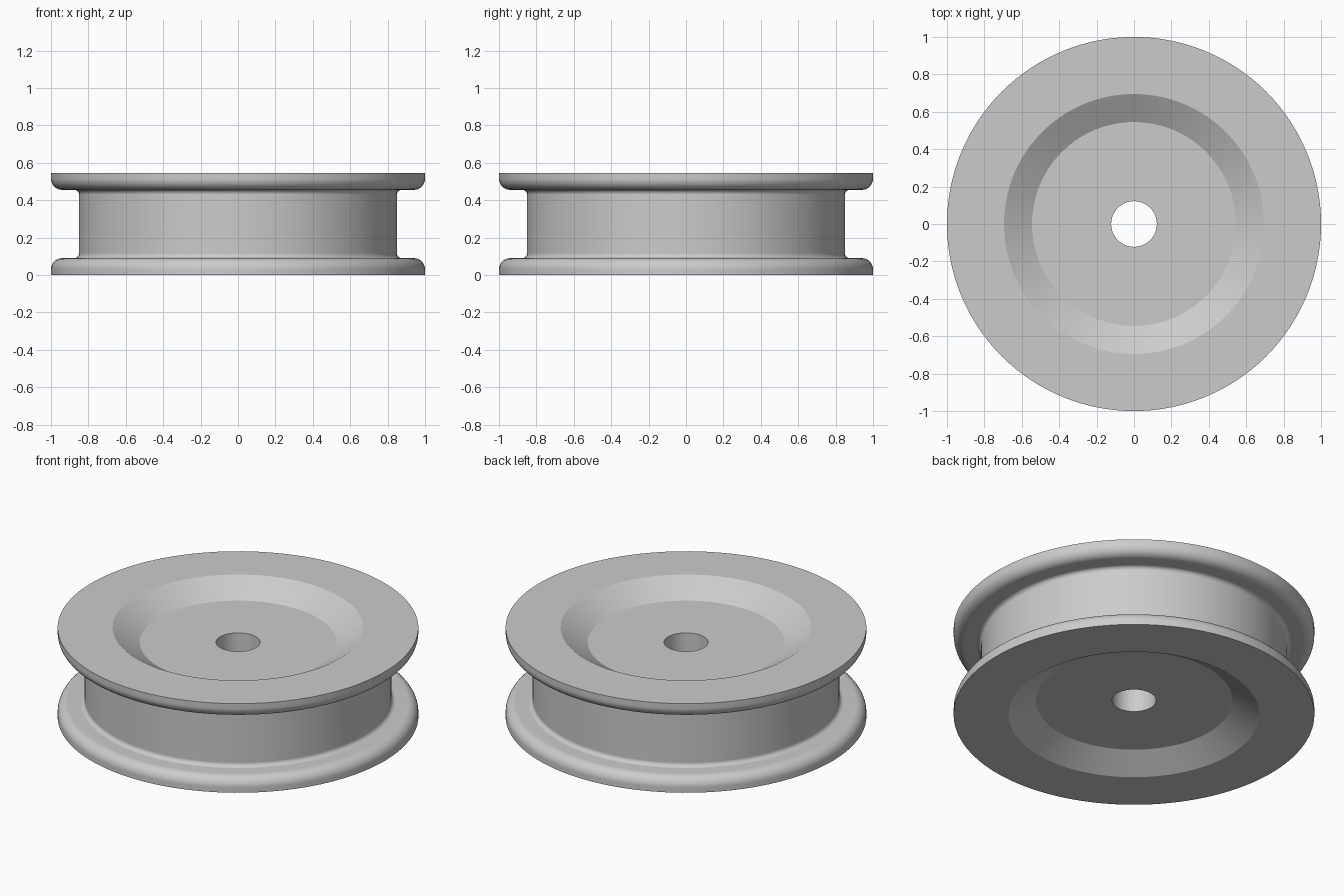
import bpy
import bmesh
from math import cos, sin, pi, radians

cube = bpy.data.objects.get("Cube")
if cube:
    bpy.data.objects.remove(cube, do_unlink=True)

HEIGHT = 0.545
FLANGE = 0.09      # flange thickness, also the depth of the dished faces
RIM = 1.0
DRUM = 0.85
HOLE = 0.122
ROUND = 0.06       # outer rounding of the flanges
FILLET = 0.025     # inner fillet where flange meets drum
SEGMENTS = 128


def arc(cx, cz, radius, start, end, steps=8):
    """Points of a circular arc in the radius/height plane, in degrees."""
    angles = [radians(start + (end - start) * i / steps) for i in range(steps + 1)]
    return [(cx + radius * cos(a), cz + radius * sin(a)) for a in angles]


# Lower half of the section: bore, dished face, rounded flange, filleted drum
lower = [(HOLE, FLANGE), (0.545, FLANGE), (0.695, 0), (RIM, 0)]
lower += arc(RIM - ROUND, FLANGE - ROUND, ROUND, 0, 90)
lower += arc(DRUM + FILLET, FLANGE + FILLET, FILLET, 270, 180)
upper = [(r, HEIGHT - z) for r, z in reversed(lower)]
section = lower + upper

# Revolve the closed section around z
bm = bmesh.new()
rings = []
for i in range(SEGMENTS):
    a = 2 * pi * i / SEGMENTS
    rings.append([bm.verts.new((r * cos(a), r * sin(a), z)) for r, z in section])
for i, ring in enumerate(rings):
    following = rings[(i + 1) % SEGMENTS]
    for j in range(len(section)):
        k = (j + 1) % len(section)
        bm.faces.new((ring[j], following[j], following[k], ring[k]))
bmesh.ops.recalc_face_normals(bm, faces=bm.faces)
mesh = bpy.data.meshes.new("pulley_wheel")
bm.to_mesh(mesh)
bm.free()

wheel = bpy.data.objects.new("pulley_wheel", mesh)
bpy.context.collection.objects.link(wheel)

# Plain grey material
grey = bpy.data.materials.new("light_grey")
grey.use_nodes = True
colour = (0.6, 0.6, 0.6, 1)
grey.diffuse_color = colour
grey.node_tree.nodes["Principled BSDF"].inputs["Base Color"].default_value = colour
mesh.materials.append(grey)

# Smooth rounds, crisp edges at the dish and bore
bpy.ops.object.select_all(action="DESELECT")
wheel.select_set(True)
bpy.context.view_layer.objects.active = wheel
bpy.ops.object.shade_smooth_by_angle(angle=radians(25))
weighted = wheel.modifiers.new("even_shading", "WEIGHTED_NORMAL")
weighted.keep_sharp = True
